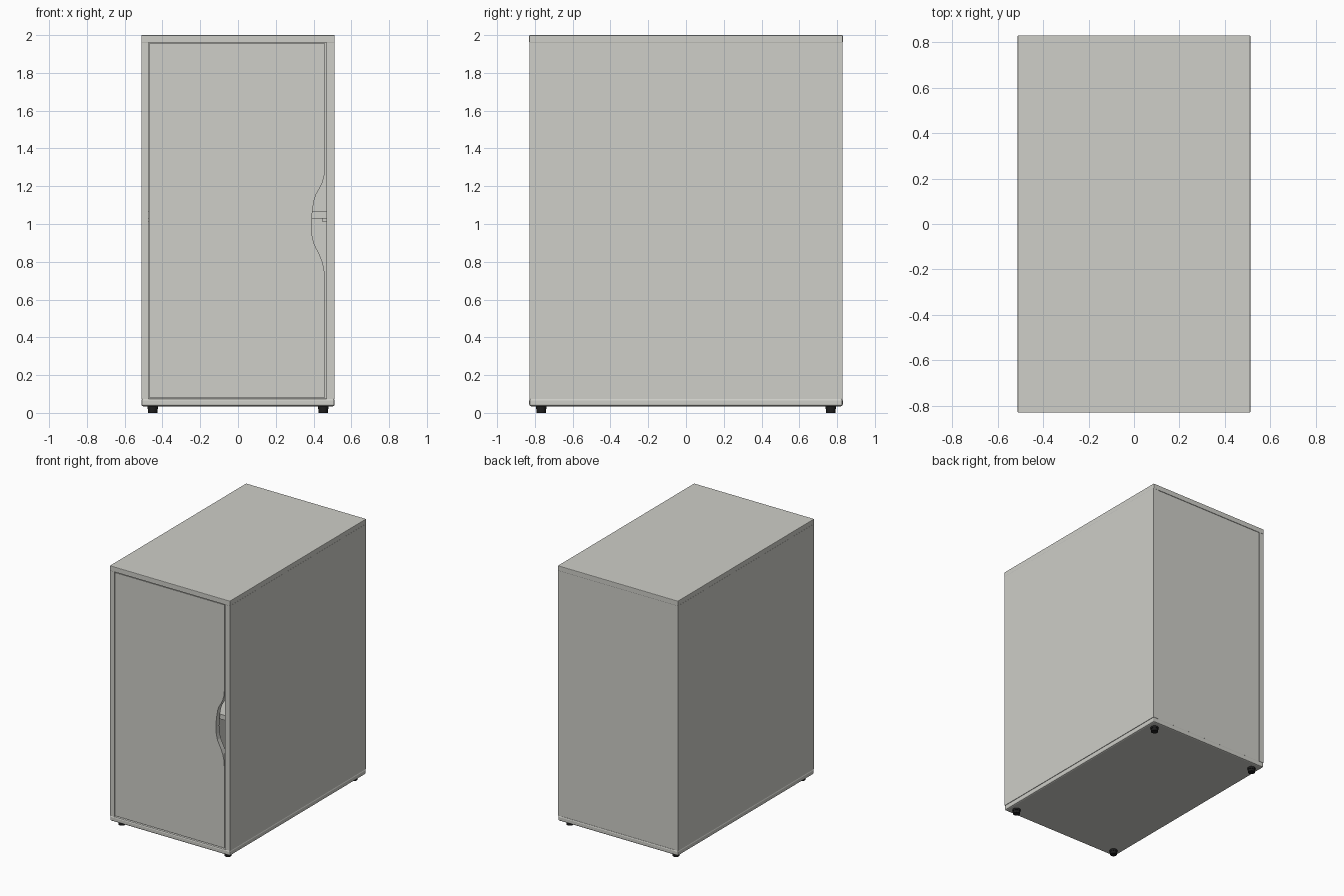
import bpy, bmesh, math

if "Cube" in bpy.data.objects:
    bpy.data.objects.remove(bpy.data.objects["Cube"])


def material(name, rgb):
    m = bpy.data.materials.new(name)
    m.diffuse_color = (*rgb, 1)
    m.use_nodes = True
    m.node_tree.nodes["Principled BSDF"].inputs["Base Color"].default_value = m.diffuse_color
    return m


GREY = material("warm light grey", (0.62, 0.62, 0.58))
BLACK = material("black plastic", (0.012, 0.012, 0.012))


def finish(name, bm, mat, bevel=0.0):
    bmesh.ops.recalc_face_normals(bm, faces=bm.faces)
    me = bpy.data.meshes.new(name)
    bm.to_mesh(me)
    bm.free()
    me.materials.append(mat)
    ob = bpy.data.objects.new(name, me)
    bpy.context.collection.objects.link(ob)
    if bevel:
        b = ob.modifiers.new("soft edges", "BEVEL")
        b.width, b.segments, b.limit_method = bevel, 2, "ANGLE"
    return ob


def box(name, x0, x1, y0, y1, z0, z1, mat=GREY, bevel=0.0):
    bm = bmesh.new()
    bmesh.ops.create_cube(bm, size=1)
    for v in bm.verts:
        v.co = ((x0 + x1) / 2 + v.co.x * (x1 - x0),
                (y0 + y1) / 2 + v.co.y * (y1 - y0),
                (z0 + z1) / 2 + v.co.z * (z1 - z0))
    return finish(name, bm, mat, bevel)


def cylinder(bm, r, depth, loc):
    v = bmesh.ops.create_cone(bm, cap_ends=True, segments=20, radius1=r, radius2=r, depth=depth)["verts"]
    bmesh.ops.translate(bm, verts=v, vec=loc)


W, D = 0.512, 0.83
# Carcass panels
box("top_panel", -W, W, -D, D, 1.96, 2.0, bevel=0.004)
box("bottom_panel", -W, W, -D, D, 0.035, 0.076, bevel=0.01)
box("left_side_panel", -W, -0.474, -D + 0.002, D - 0.002, 0.074, 1.962)
box("right_side_panel", 0.468, W, -D + 0.002, D - 0.002, 0.074, 1.962)
box("back_panel", -0.476, 0.47, D - 0.03, D - 0.004, 0.074, 1.962)
box("shelf", -0.474, 0.468, -0.76, D - 0.03, 1.03, 1.068)

# Door with a curved finger cut-out on its right edge
half = [(0.46, 1.29), (0.456, 1.25), (0.447, 1.22), (0.433, 1.19), (0.415, 1.16),
        (0.404, 1.13), (0.397, 1.09), (0.391, 1.04), (0.389, 0.99), (0.392, 0.94),
        (0.401, 0.90), (0.415, 0.87), (0.433, 0.835), (0.447, 0.80), (0.456, 0.76), (0.46, 0.71)]
outline = [(0.46, 0.081), (-0.47, 0.081), (-0.47, 1.955), (0.46, 1.955)] + half
bm = bmesh.new()
face = bm.faces.new([bm.verts.new((x, -D + 0.006, z)) for x, z in outline])
ext = bmesh.ops.extrude_face_region(bm, geom=[face])["geom"]
bmesh.ops.translate(bm, vec=(0, 0.04, 0), verts=[g for g in ext if isinstance(g, bmesh.types.BMVert)])
bmesh.ops.triangulate(bm, faces=[f for f in bm.faces if len(f.verts) > 4])
finish("door", bm, GREY)

# Shelf support pins
for x in (-0.464, 0.456):
    for y in (-0.65, 0.65):
        box("shelf_pin", x - 0.012, x + 0.012, y - 0.012, y + 0.012, 1.012, 1.03)

# Levelling feet: wide base and narrower collar
for sx in (-1, 1):
    for sy in (-1, 1):
        bm = bmesh.new()
        cylinder(bm, 0.025, 0.022, (sx * 0.452, sy * 0.767, 0.011))
        cylinder(bm, 0.028, 0.018, (sx * 0.452, sy * 0.767, 0.029))
        finish("foot", bm, BLACK)
